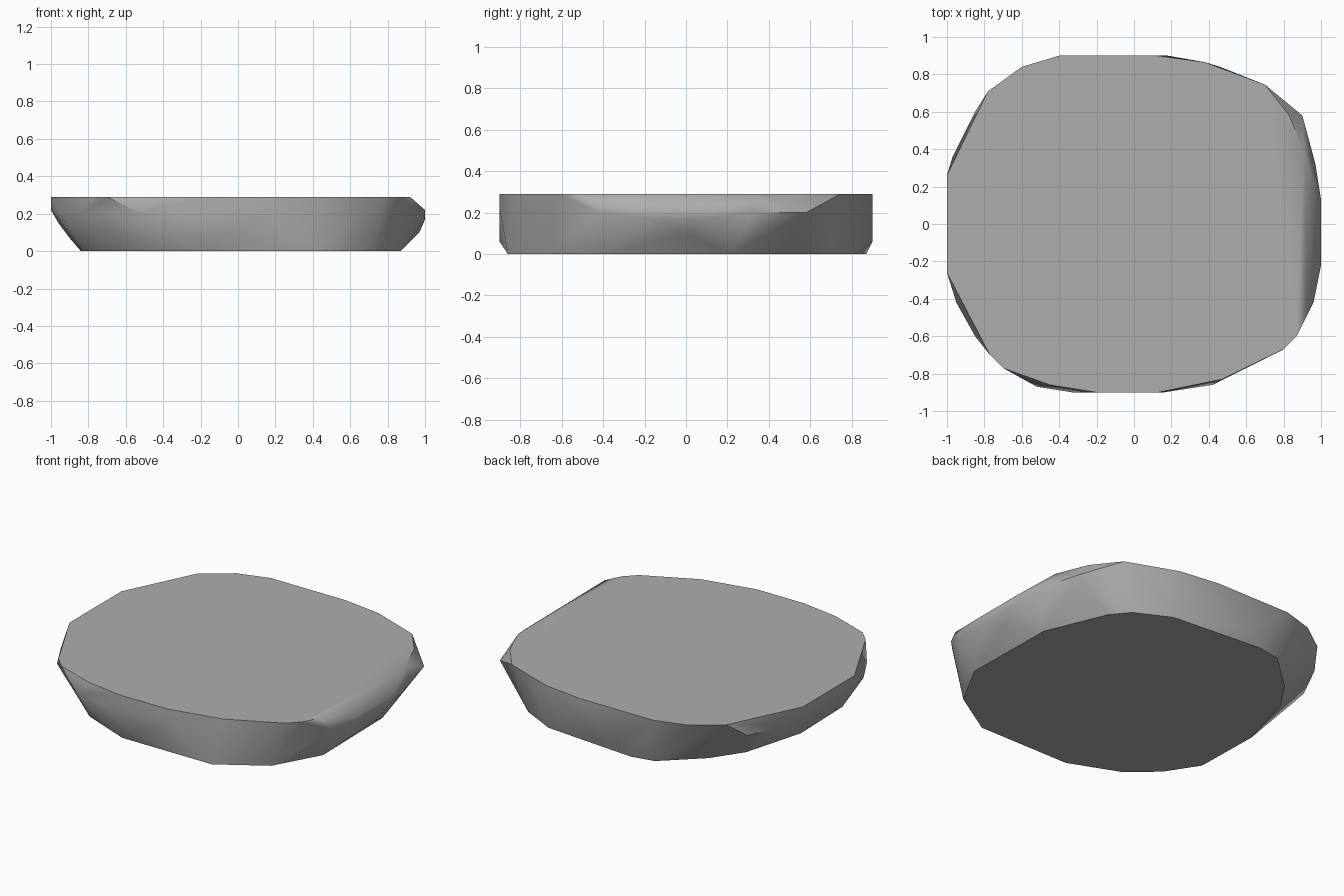
import bpy, bmesh, math

cube = bpy.data.objects.get("Cube")
if cube:
    bpy.data.objects.remove(cube, do_unlink=True)

HEIGHT = 0.29

# Flat top outline
top_rim = [(-1, .26), (-.78, .71), (-.6, .84), (-.4, .9), (.12, .9), (.38, .865),
           (.7, .745), (.83, .58), (.91, .38), (.92, -.5), (.87, -.6), (.8, -.67),
           (.47, -.83), (.13, -.9), (-.2, -.9), (-.45, -.86), (-.7, -.77),
           (-.77, -.7), (-1, -.26)]

# Smaller flat underside outline
base_rim = [(-.22, .87), (-.37, .84), (-.6, .63), (-.73, .44), (-.84, .05),
            (-.83, -.38), (-.7, -.58), (-.53, -.73), (-.21, -.86), (.42, -.86),
            (.71, -.68), (.87, -.39), (.86, .22), (.7, .6), (.61, .71), (.39, .82)]

# Bulges around the worn sides
bulges = [(1, .13, .22), (1, -.22, .22), (1, .08, .17), (1, -.15, .17),
          (.97, .32, .2), (.9, .58, .2), (.96, -.42, .2), (.97, 0, .1),
          (-1, .2, .22), (-1, -.2, .22), (-.97, .36, .2), (-.85, .6, .2),
          (-.95, -.42, .2), (-.85, -.6, .2), (-.96, 0, .15), (-.9, 0, .07),
          (-.1, -.9, .06), (-.33, -.9, .2), (-.52, -.87, .2), (.16, -.9, .22),
          (-.1, .9, .06), (.18, .9, .2), (.46, .84, .2)]

points = [(x, y, HEIGHT) for x, y in top_rim]
points += [(x, y, 0) for x, y in base_rim]
points += bulges

# Wrap the outlines in one faceted stone, merging the flat faces
bm = bmesh.new()
for p in points:
    bm.verts.new(p)
hull = bmesh.ops.convex_hull(bm, input=bm.verts[:])
loose = [v for v in bm.verts if not v.link_faces]
bmesh.ops.delete(bm, geom=loose, context='VERTS')
bmesh.ops.dissolve_limit(bm, angle_limit=math.radians(1),
                         verts=bm.verts[:], edges=bm.edges[:])
bmesh.ops.recalc_face_normals(bm, faces=bm.faces[:])
mesh = bpy.data.meshes.new("flat_stone")
bm.to_mesh(mesh)
bm.free()
stone = bpy.data.objects.new("flat_stone", mesh)
bpy.context.collection.objects.link(stone)

# Plain grey stone
grey = bpy.data.materials.new("stone_grey")
grey.use_nodes = True
colour = (.42, .42, .42, 1)
grey.diffuse_color = colour
grey.node_tree.nodes["Principled BSDF"].inputs["Base Color"].default_value = colour
mesh.materials.append(grey)

# Soft sides with crisp top and bottom edges
bpy.ops.object.select_all(action='DESELECT')
stone.select_set(True)
bpy.context.view_layer.objects.active = stone
bpy.ops.object.shade_smooth_by_angle(angle=math.radians(40))
